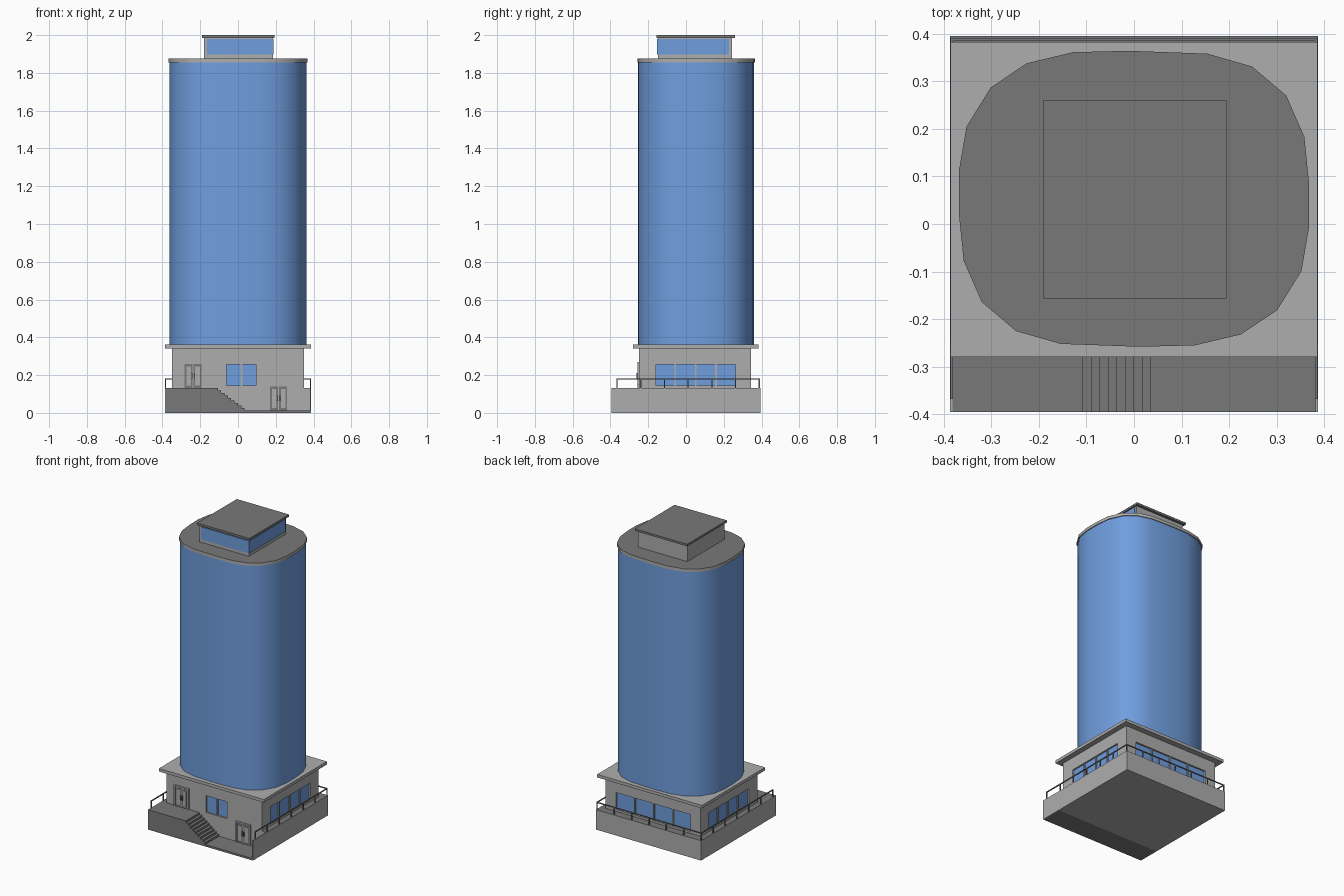
import bpy, bmesh, math

if "Cube" in bpy.data.objects:
    bpy.data.objects.remove(bpy.data.objects["Cube"])


def material(name, rgb):
    m = bpy.data.materials.new(name)
    m.diffuse_color = (*rgb, 1)
    m.use_nodes = True
    m.node_tree.nodes["Principled BSDF"].inputs["Base Color"].default_value = m.diffuse_color
    return m


LIGHT = material("light_grey", (0.42, 0.42, 0.425))
DARK = material("dark_grey", (0.19, 0.19, 0.19))
GLASS = material("blue_glass", (0.16, 0.34, 0.73))


def finish(name, bm, mat, top=None):
    """Make an object; optionally give upward faces a second colour."""
    bmesh.ops.recalc_face_normals(bm, faces=bm.faces[:])
    me = bpy.data.meshes.new(name)
    me.materials.append(mat)
    if top:
        me.materials.append(top)
        for f in bm.faces:
            f.material_index = 1 if f.normal.z > 0.9 else 0
    bm.to_mesh(me)
    bm.free()
    ob = bpy.data.objects.new(name, me)
    bpy.context.collection.objects.link(ob)
    return ob


def add_box(bm, x0, x1, y0, y1, z0, z1):
    for v in bmesh.ops.create_cube(bm, size=1)["verts"]:
        v.co = (x1 if v.co.x > 0 else x0, y1 if v.co.y > 0 else y0,
                z1 if v.co.z > 0 else z0)


def boxes(name, mat, items, top=None):
    bm = bmesh.new()
    for b in items:
        add_box(bm, *b)
    return finish(name, bm, mat, top)


def prism(name, mat, pts, offset, top=None):
    """Extrude a closed outline of 3D points by an offset."""
    bm = bmesh.new()
    face = bm.faces.new([bm.verts.new(p) for p in pts])
    ext = bmesh.ops.extrude_face_region(bm, geom=[face], use_keep_orig=True)
    for v in ext["geom"]:
        if isinstance(v, bmesh.types.BMVert):
            v.co.x += offset[0]
            v.co.y += offset[1]
            v.co.z += offset[2]
    return finish(name, bm, mat, top)


def smooth(ob):
    bpy.ops.object.select_all(action="DESELECT")
    ob.select_set(True)
    bpy.context.view_layer.objects.active = ob
    bpy.ops.object.shade_smooth_by_angle(angle=math.radians(35))


# Base block with a dark terrace floor, and thin side walls along the front court
X, Y, WX, WF, WB, H = 0.387, 0.395, 0.35, -0.25, 0.345, 0.132
boxes("base_block", LIGHT, [(-X, X, WF, Y, 0, H)], DARK)
boxes("court_side_walls", LIGHT,
      [(s - 0.003, s + 0.003, -Y, WF, 0, H) for s in (-X + 0.003, X - 0.003)])

# Front landing, stairs and low court floor as one stepped profile
x0, x1, n, floor = -X + 0.006, X - 0.006, 8, 0.013
profile = [(x0, 0), (x0, H)]
for i in range(n + 1):
    x = -0.107 + i * 0.0178
    rise = (H - floor) / (n + 1)
    profile += [(x, H - i * rise), (x, H - (i + 1) * rise)]
profile += [(x1, floor), (x1, 0)]
prism("landing_and_stairs", DARK, [(x, -Y, z) for x, z in profile], (0, Y + WF, 0))

# Podium walls with recessed window openings
Z0, Z1, D, G = 0.145, 0.257, 0.015, 0.011
walls = boxes("podium_walls", LIGHT, [(-WX, WX, WF, WB, H, 0.345)])
cutter = boxes("window_cutter", LIGHT, [
    (-0.06, 0.095, WF - 0.05, WF + D, Z0, Z1),
    (-0.275, 0.275, WB - D, WB + 0.05, Z0, Z1),
    (WX - D, WX + 0.05, -0.16, 0.263, Z0, Z1),
    (-WX - 0.05, -WX + D, -0.16, 0.263, Z0, Z1)])
mod = walls.modifiers.new("openings", "BOOLEAN")
mod.operation, mod.solver, mod.object = "DIFFERENCE", "EXACT", cutter
bpy.context.view_layer.objects.active = walls
bpy.ops.object.modifier_apply(modifier=mod.name)
bpy.data.objects.remove(cutter)


# Window panes and mullions
def split(a, b, count, gap):
    w = (b - a - gap * (count - 1)) / count
    return [(a + i * (w + gap), a + i * (w + gap) + w) for i in range(count)]


panes, bars = [], []


def window(a, b, count, place):
    parts = split(a, b, count, 0.01)
    for p, q in parts:
        panes.append(place(p, q, G, D + 0.002))
    for (_, p), (q, _) in zip(parts, parts[1:]):
        bars.append(place(p, q, 0.004, D + 0.002))


window(-0.06, 0.095, 2, lambda p, q, a, b: (p, q, WF + a, WF + b, Z0, Z1))
window(-0.275, 0.275, 4, lambda p, q, a, b: (p, q, WB - b, WB - a, Z0, Z1))
window(-0.16, 0.263, 4, lambda p, q, a, b: (WX - b, WX - a, p, q, Z0, Z1))
window(-0.16, 0.263, 4, lambda p, q, a, b: (-WX + a, -WX + b, p, q, Z0, Z1))
boxes("podium_window_panes", GLASS, panes)
boxes("podium_window_mullions", LIGHT, bars)


# Double doors: frame, two dark leaves, light panels, handles
def door(name, cx, z):
    w, h = 0.055, 0.138
    boxes(name + "_frame", LIGHT, [
        (cx - w, cx - w + 0.009, WF - 0.007, WF, z, z + h),
        (cx + w - 0.009, cx + w, WF - 0.007, WF, z, z + h),
        (cx - w + 0.009, cx + w - 0.009, WF - 0.007, WF, z + h - 0.009, z + h)])
    leaves, panels, handles = [], [], []
    for s in (-1, 1):
        c = cx + s * 0.0235
        leaves.append((c - 0.0215, c + 0.0215, WF - 0.003, WF, z, z + h - 0.012))
        panels.append((c - 0.012, c + 0.012, WF - 0.005, WF, z + 0.014, z + h - 0.024))
        hx = cx + s * 0.007
        handles.append((hx - 0.003, hx + 0.003, WF - 0.011, WF - 0.002,
                        z + 0.05, z + 0.08))
    boxes(name + "_leaves", DARK, leaves)
    boxes(name + "_panels", LIGHT, panels)
    boxes(name + "_handles", DARK, handles)


door("upper_door", -0.238, H)
door("lower_door", 0.215, floor)

# Terrace railing on both sides and the back
R, RY, r, RT = 0.383, 0.388, 0.003, 0.182
rails = [(-R - r, R + r, RY - r, RY + r, RT - 2 * r, RT)]
for s in (-R, R):
    rails.append((s - r, s + r, -0.368, RY - r, RT - 2 * r, RT))
    for i in range(7):
        y = -0.365 + i * (RY + 0.365) / 6
        rails.append((s - r, s + r, y - r, y + r, H - 0.002, RT - 2 * r))
for i in range(1, 6):
    x = -R + i * 2 * R / 6
    rails.append((x - r, x + r, RY - r, RY + r, H - 0.002, RT - 2 * r))
boxes("terrace_railing", DARK, rails)

# Podium roof slab
boxes("podium_roof_slab", LIGHT, [(-0.386, 0.386, -0.28, 0.383, 0.342, 0.362)])

# Tower outline: half the points, the rest by a half turn about its centre
CY = 0.053
half = [(0.154, 0.358), (0.248, 0.331), (0.32, 0.27), (0.358, 0.183),
        (0.368, 0.084), (0.368, -0.006), (0.352, -0.099), (0.301, -0.181),
        (0.225, -0.232), (0.128, -0.255), (0.013, -0.258)]
outline = half + [(-x, 2 * CY - y) for x, y in half]


def ring(scale, z):
    return [(x * scale, CY + (y - CY) * scale, z) for x, y in outline]


smooth(prism("glass_tower", GLASS, ring(0.985, 0.36), (0, 0, 1.498)))
smooth(prism("tower_roof_cap", LIGHT, ring(1, 1.855), (0, 0, 0.02), DARK))

# Rooftop room with a glazed front right corner and flat roof
boxes("penthouse_walls", LIGHT, [(-0.18, 0.184, -0.149, 0.243, 1.87, 1.988)])
boxes("penthouse_glazing", GLASS, [
    (-0.165, 0.189, -0.154, -0.149, 1.897, 1.98),
    (0.184, 0.189, -0.149, 0.228, 1.897, 1.98)])
boxes("penthouse_roof", DARK, [(-0.191, 0.194, -0.157, 0.26, 1.986, 2.0)])
